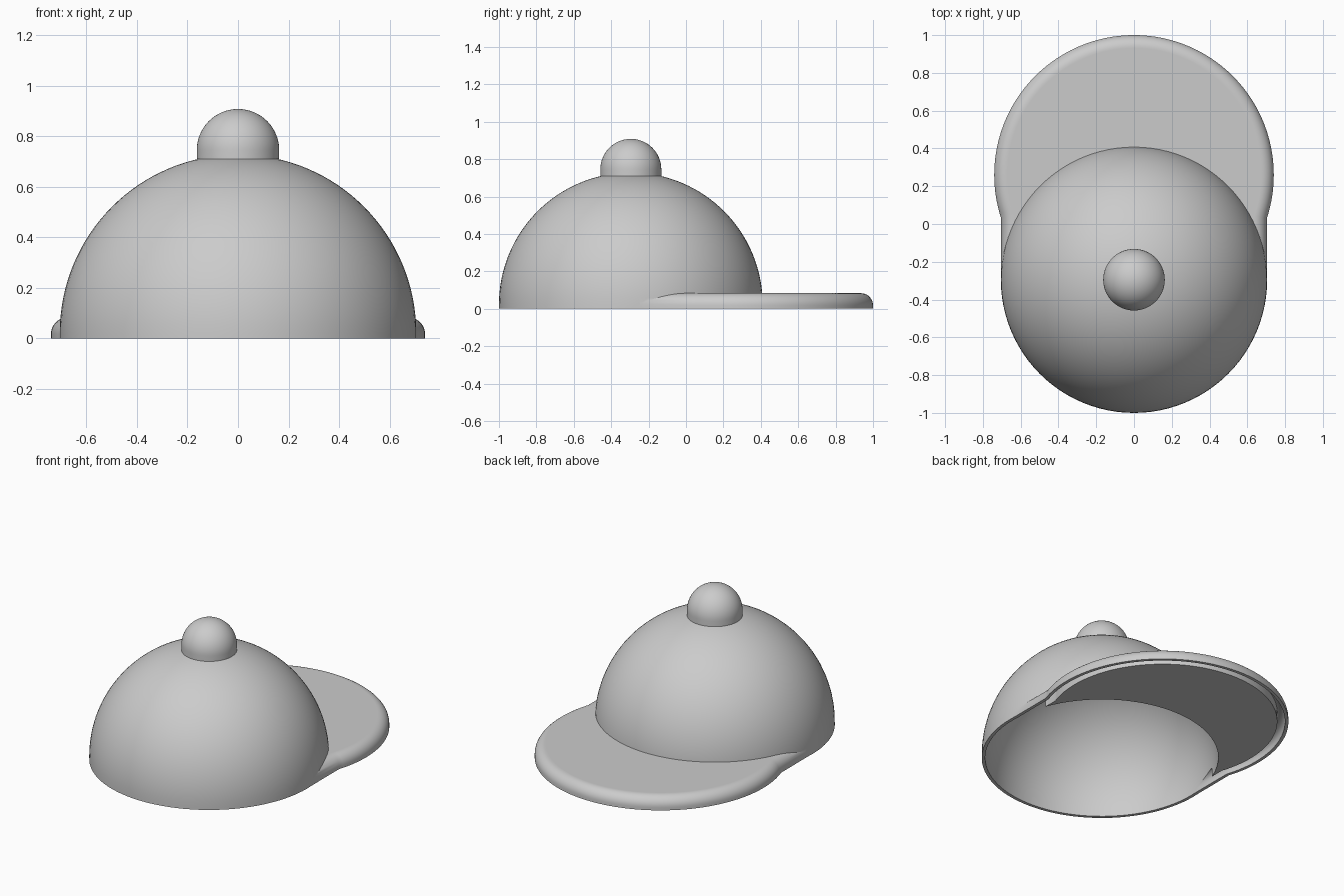
import bpy
import bmesh
from math import acos, cos, pi, radians, sin

cube = bpy.data.objects.get("Cube")
if cube:
    bpy.data.objects.remove(cube)

grey = bpy.data.materials.new("plain_grey")
grey.use_nodes = True
grey.diffuse_color = (0.6, 0.6, 0.6, 1)
grey.node_tree.nodes["Principled BSDF"].inputs["Base Color"].default_value = (0.6, 0.6, 0.6, 1)

CROWN_Y, CROWN_R, CROWN_Z = -0.295, 0.705, 0.023
BRIM_Y, BRIM_R, BRIM_SIDE = 0.26, 0.74, 0.7035
WALL, FILLET, LIP = 0.02, 0.065, 0.018


def loft(name, rings):
    """Closed solid through stacked rings with equal point counts."""
    bm = bmesh.new()
    loops = [[bm.verts.new(p) for p in ring] for ring in rings]
    n = len(loops[0])
    for low, high in zip(loops, loops[1:]):
        for i in range(n):
            j = (i + 1) % n
            bm.faces.new((low[i], low[j], high[j], high[i]))
    bm.faces.new(loops[0][::-1])
    bm.faces.new(loops[-1])
    bmesh.ops.recalc_face_normals(bm, faces=bm.faces[:])
    mesh = bpy.data.meshes.new(name)
    bm.to_mesh(mesh)
    bm.free()
    mesh.materials.append(grey)
    obj = bpy.data.objects.new(name, mesh)
    bpy.context.collection.objects.link(obj)
    return obj


def arc(radius, y, start, end, steps):
    angles = [start + (end - start) * i / steps for i in range(steps + 1)]
    return [(radius * cos(a), y + radius * sin(a)) for a in angles]


def dome(name, radius, base, spring, segments=96, steps=32):
    """Hemisphere on a short upright wall."""
    profile = [(radius, base)]
    for i in range(steps + 1):
        a = radians(89.5) * i / steps
        profile.append((radius * cos(a), spring + radius * sin(a)))
    return loft(name, [[(x, y, z) for x, y in arc(r, CROWN_Y, 0, 2 * pi, segments)[:-1]]
                       for r, z in profile])


def brim_outline(inset, z):
    """Round front, straight sides, and a round back hidden in the crown."""
    r, side = BRIM_R - inset, BRIM_SIDE - inset
    t = acos(side / r)
    points = arc(r, BRIM_Y, -t, pi + t, 96) + arc(side, CROWN_Y, pi, 2 * pi, 48)
    return [(x, y, z) for x, y in points]


def brim_solid(name, inset, base):
    """Brim block with a rounded upper edge."""
    radius = FILLET - inset
    rings = [brim_outline(inset, base)]
    for i in range(11):
        a = pi / 2 * i / 10
        rings.append(brim_outline(FILLET - radius * cos(a), LIP + radius * sin(a)))
    rings.append(brim_outline(FILLET + 0.003, LIP + radius))
    return loft(name, rings)


def boolean(target, other, operation):
    mod = target.modifiers.new(operation.lower(), "BOOLEAN")
    mod.operation, mod.solver, mod.object = operation, "EXACT", other
    bpy.context.view_layer.objects.active = target
    bpy.ops.object.modifier_apply(modifier=mod.name)


# Crown and brim joined into one solid, then hollowed from below
shell = dome("cap_shell", CROWN_R, 0, CROWN_Z)
brim = brim_solid("brim_block", 0, 0)
crown_hollow = dome("crown_hollow", CROWN_R - WALL, -0.1, CROWN_Z)
brim_hollow = brim_solid("brim_hollow", WALL, -0.1)
boolean(shell, brim, "UNION")
boolean(shell, crown_hollow, "DIFFERENCE")
boolean(shell, brim_hollow, "DIFFERENCE")

# Flat panel filling the brim, with a groove around it
panel = loft("brim_underside", [brim_outline(FILLET, 0.002), brim_outline(FILLET, 0.07)])
boolean(panel, crown_hollow, "DIFFERENCE")

for helper in (brim, crown_hollow, brim_hollow):
    bpy.data.objects.remove(helper)

# Button on top of the crown
button = dome("top_button", 0.163, 0.71, 0.745, 64, 20)

# Smooth curves with crisp edges
bpy.ops.object.select_all(action="DESELECT")
for obj in (shell, panel, button):
    obj.select_set(True)
bpy.context.view_layer.objects.active = shell
bpy.ops.object.shade_smooth_by_angle(angle=radians(30))
